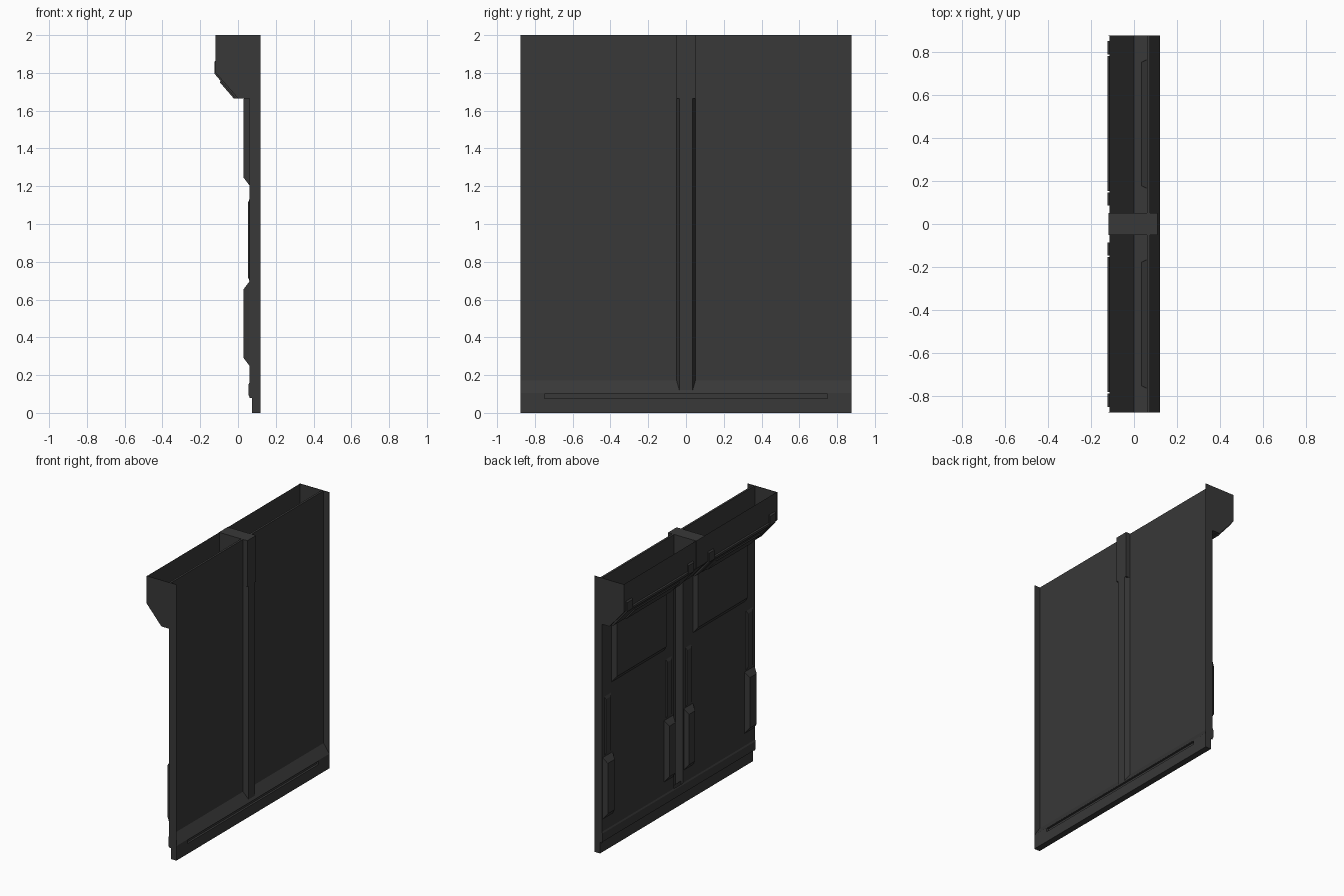
import bpy, bmesh
from mathutils import Vector

if "Cube" in bpy.data.objects:
    bpy.data.objects.remove(bpy.data.objects["Cube"])

mat = bpy.data.materials.new("dark_grey")
mat.diffuse_color = (0.04, 0.04, 0.04, 1)
mat.use_nodes = True
mat.node_tree.nodes["Principled BSDF"].inputs["Base Color"].default_value = mat.diffuse_color
W = 0.877  # half width


def finish(name, bm, mirror=True):
    bmesh.ops.recalc_face_normals(bm, faces=bm.faces)
    me = bpy.data.meshes.new(name)
    bm.to_mesh(me)
    bm.free()
    ob = bpy.data.objects.new(name, me)
    bpy.context.collection.objects.link(ob)
    me.materials.append(mat)
    if mirror:
        m = ob.modifiers.new("mirror", 'MIRROR')
        m.use_axis = (False, True, False)
        m.use_mirror_merge = False
    return ob


def extrude_xz(name, pts, y0, y1, mirror=True, closed=True):
    """Sweep an (x, z) profile along y; closed gives a capped solid."""
    bm = bmesh.new()
    a = [bm.verts.new((x, y0, z)) for x, z in pts]
    b = [bm.verts.new((x, y1, z)) for x, z in pts]
    n = len(pts)
    for i in range(n if closed else n - 1):
        j = (i + 1) % n
        bm.faces.new((a[i], a[j], b[j], b[i]))
    if closed:
        bm.faces.new(a)
        bm.faces.new(b)
    return finish(name, bm, mirror)


def box(name, x0, x1, y0, y1, z0, z1, mirror=True):
    return extrude_xz(name, [(x0, z0), (x1, z0), (x1, z1), (x0, z1)], y0, y1, mirror)


def pad(name, x_back, x_front, y0, y1, z0, z1, cy, cz):
    """Raised pad on the -x side with tapered sides."""
    bm = bmesh.new()
    r = []
    for x, dy, dz in ((x_back, 0, 0), (x_front, cy, cz)):
        r.append([bm.verts.new((x, y, z)) for y, z in
                  ((y0 + dy, z0 + dz), (y1 - dy, z0 + dz), (y1 - dy, z1 - dz), (y0 + dy, z1 - dz))])
    for i in range(4):
        j = (i + 1) % 4
        bm.faces.new((r[0][i], r[0][j], r[1][j], r[1][i]))
    bm.faces.new(r[1])
    return finish(name, bm)


# main wall panels
box("wall_panel", 0.06, 0.075, 0.05, W - 0.004, 0.10, 2.0)

# end plates, including the side of the overhang
extrude_xz("end_plate", [(0.075, 0), (0.12, 0), (0.12, 2), (-0.118, 2), (-0.118, 1.80),
                         (0.0, 1.665), (0.06, 1.665), (0.06, 0.08), (0.075, 0.08)], W - 0.004, W)

# base plinth with a sloped ledge and a long slot at the back
base = extrude_xz("base_plinth", [(0.075, 0), (0.12, 0), (0.12, 0.105), (0.075, 0.172)],
                  -W, W, mirror=False)
slot = box("slot_cutter", 0.105, 0.14, -0.75, 0.75, 0.075, 0.10, mirror=False)
slot.hide_render = True
slot.hide_viewport = True
cut = base.modifiers.new("slot", 'BOOLEAN')
cut.object = slot
cut.solver = 'EXACT'
extrude_xz("base_lip", [(0.06, 0.085), (0.055, 0.095), (0.055, 0.15), (0.06, 0.16)], -W, W, mirror=False)

# centre channel, open to the front
bm = bmesh.new()
prof = [(0.06, -0.05), (0.075, -0.05), (0.11, -0.035), (0.11, 0.035), (0.075, 0.05), (0.06, 0.05)]
lo = [bm.verts.new((x, y, 0.11)) for x, y in prof]
hi = [bm.verts.new((x, y, 2.0)) for x, y in prof]
for i in range(len(prof) - 1):
    bm.faces.new((lo[i], lo[i + 1], hi[i + 1], hi[i]))
finish("centre_channel", bm, mirror=False)

# centre bracket through the overhang
extrude_xz("centre_bracket", [(0.11, 1.665), (0.11, 2.0), (-0.118, 2.0), (-0.118, 1.80), (0.0, 1.665)],
           -0.05, 0.05, mirror=False)

# overhang shell, open at the top
extrude_xz("overhang_shell", [(-0.115, 2.0), (-0.115, 1.80), (0.0, 1.668), (0.06, 1.668)],
           0.05, W - 0.004, closed=False)

# cover plates wrapped around the overhang's lower edge
cover = [(-0.114, 1.87), (-0.124, 1.86), (-0.124, 1.795), (-0.012, 1.664), (0.02, 1.664),
         (0.02, 1.672), (0.0, 1.672), (-0.114, 1.80)]
for y0, y1 in ((0.085, 0.147), (0.787, 0.85)):
    extrude_xz("narrow_cover", cover, y0, y1)
wide = [(-0.115, 1.815), (-0.124, 1.81), (-0.124, 1.795), (-0.012, 1.664), (0.02, 1.664),
        (0.02, 1.672), (0.0, 1.672), (-0.114, 1.80)]
extrude_xz("wide_cover", wide, 0.153, 0.78)
extrude_xz("slope_plate", [(-0.092, 1.758), (-0.096, 1.750), (-0.022, 1.664), (-0.012, 1.664)], 0.21, 0.72)

# upper raised panel and column pads
pad("upper_panel", 0.06, 0.03, 0.165, 0.765, 1.205, 1.70, 0.015, 0.04)
for y0, y1 in ((0.06, 0.165), (0.755, 0.87)):
    pad("column_pad", 0.06, 0.03, y0, y1, 0.25, 0.695, 0.018, 0.04)
    pad("column_strip", 0.06, 0.052, y0 + 0.02, y1 - 0.02, 0.70, 1.13, 0.008, 0.02)
